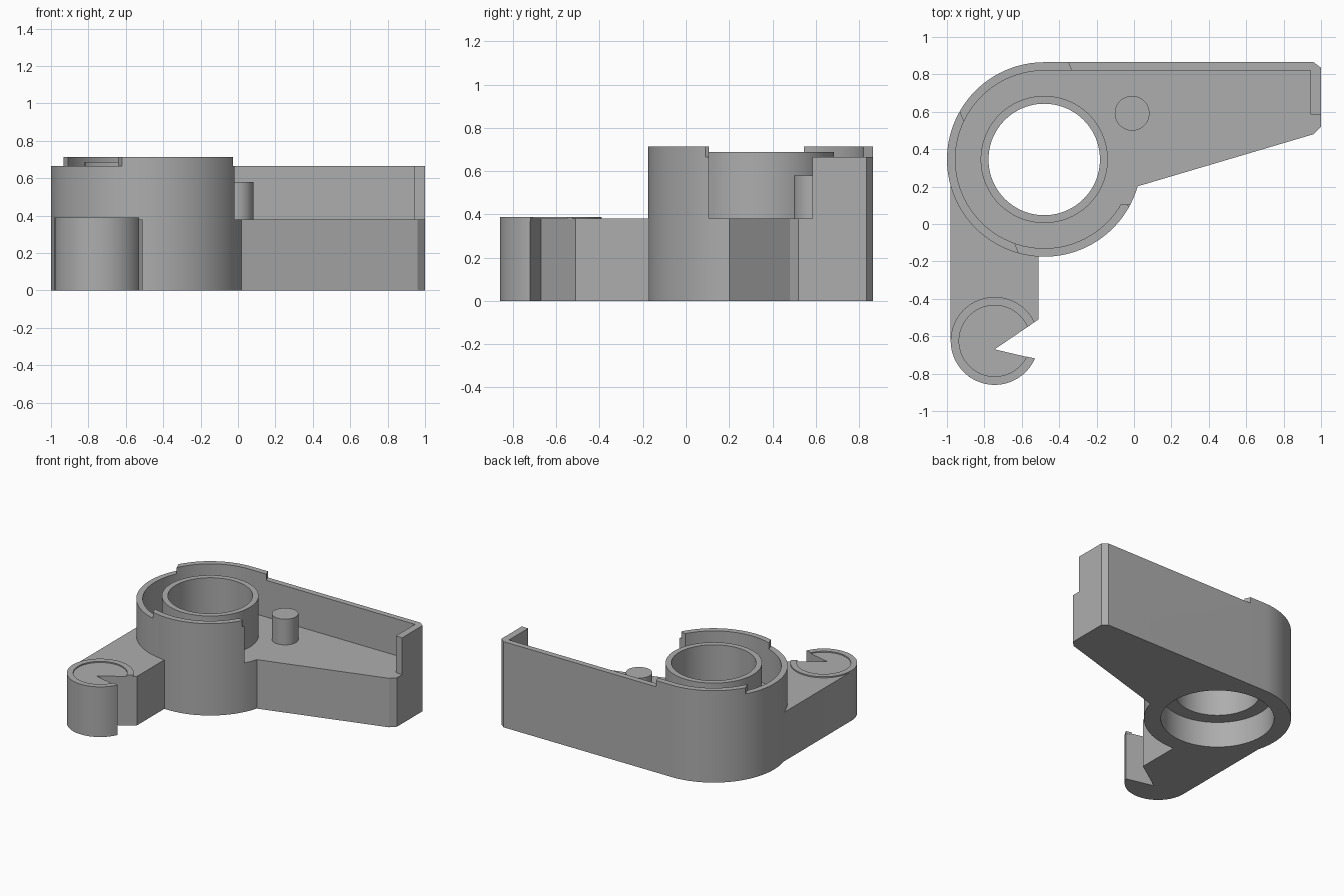
import bpy
import bmesh
from math import sin, cos, radians
from mathutils import Vector

if "Cube" in bpy.data.objects:
    bpy.data.objects.remove(bpy.data.objects["Cube"])

GREY = (0.42, 0.42, 0.42, 1)
grey = bpy.data.materials.new("plain grey")
grey.use_nodes = True
grey.diffuse_color = GREY
grey.node_tree.nodes["Principled BSDF"].inputs["Base Color"].default_value = GREY

HUB = (-0.48, 0.345)
HOOK = (-0.745, -0.625)
FLOOR, WALL, RIM = 0.38, 0.665, 0.713


def arc(centre, r, start, end, steps=64):
    """Points along an arc, angles in degrees."""
    angles = [radians(start + (end - start) * i / steps) for i in range(steps + 1)]
    return [(centre[0] + r * cos(a), centre[1] + r * sin(a)) for a in angles]


def circle(centre, r, steps=96):
    return arc(centre, r, 0, 360, steps)[:-1]


def prism(name, outline, z0, z1):
    """Extrude a flat outline between two heights."""
    bm = bmesh.new()
    face = bm.faces.new([bm.verts.new((x, y, z0)) for x, y in outline])
    top = bmesh.ops.extrude_face_region(bm, geom=[face])["geom"]
    moved = [v for v in top if isinstance(v, bmesh.types.BMVert)]
    bmesh.ops.translate(bm, verts=moved, vec=(0, 0, z1 - z0))
    bmesh.ops.recalc_face_normals(bm, faces=bm.faces)
    mesh = bpy.data.meshes.new(name)
    bm.to_mesh(mesh)
    bm.free()
    mesh.materials.append(grey)
    obj = bpy.data.objects.new(name, mesh)
    bpy.context.collection.objects.link(obj)
    return obj


def combine(target, tool, operation):
    """Apply a boolean and discard the tool."""
    bpy.context.view_layer.objects.active = target
    mod = target.modifiers.new("boolean", "BOOLEAN")
    mod.operation = operation
    mod.solver = "EXACT"
    mod.object = tool
    bpy.ops.object.modifier_apply(modifier=mod.name)
    bpy.data.objects.remove(tool)


def cut(target, outline, z0, z1):
    combine(target, prism("cutter", outline, z0, z1), "DIFFERENCE")


def smooth(obj):
    bpy.ops.object.select_all(action="DESELECT")
    obj.select_set(True)
    bpy.context.view_layer.objects.active = obj
    bpy.ops.object.shade_smooth_by_angle(angle=radians(25))


# Main housing: round hub blending into a tapering arm
housing = prism("housing", arc(HUB, 0.52, 90, 344) + [
    (0.96, 0.48), (1, 0.52), (1, 0.835), (0.96, 0.865)], 0, RIM)

# Hooked arm, with its notch in the outline
hook = prism("hook_arm", [(-0.98, 0.34), *arc(HOOK, 0.235, 180, 336, 40),
             (-0.745, -0.67), (-0.51, -0.51), (-0.51, 0.1)], 0, FLOOR)
combine(housing, hook, "UNION")

# Open pocket that leaves the back, end and hub walls standing
cut(housing, arc(HUB, 0.475, 90, 329.7) + [
    (0.5, 0.105), (1.1, 0.3), (1.1, 0.585), (0.945, 0.585), (0.945, 0.82)], FLOOR, 1)

# Lower the wall tops outside a slanted band across the hub
across = Vector((0.924, 0.383))
along = Vector((-0.383, 0.924))
for side in (-1, 1):
    corners = [(0.32, -2), (2, -2), (2, 2), (0.32, 2)]
    cut(housing, [tuple(Vector(HUB) + across * u * side + along * v)
                  for u, v in corners], WALL, 1)

# Inner sleeve, then the bore and the wider recess underneath
combine(housing, prism("sleeve", circle(HUB, 0.34), 0.3, 0.688), "UNION")
cut(housing, circle(HUB, 0.298), -1, 1)
cut(housing, circle(HUB, 0.4), -1, 0.2)
smooth(housing)

# Locating peg
peg = prism("peg", circle((-0.01, 0.592), 0.093, 48), FLOOR - 0.02, 0.58)
smooth(peg)

# Thin raised rim around the hook, open at the notch
rim = prism("hook_rim", circle(HOOK, 0.235), FLOOR - 0.01, FLOOR + 0.009)
cut(rim, circle(HOOK, 0.19), 0, 1)
cut(rim, [(-0.745, -0.67), (-0.305, -0.77), (-0.305, -0.37)], 0, 1)
smooth(rim)
